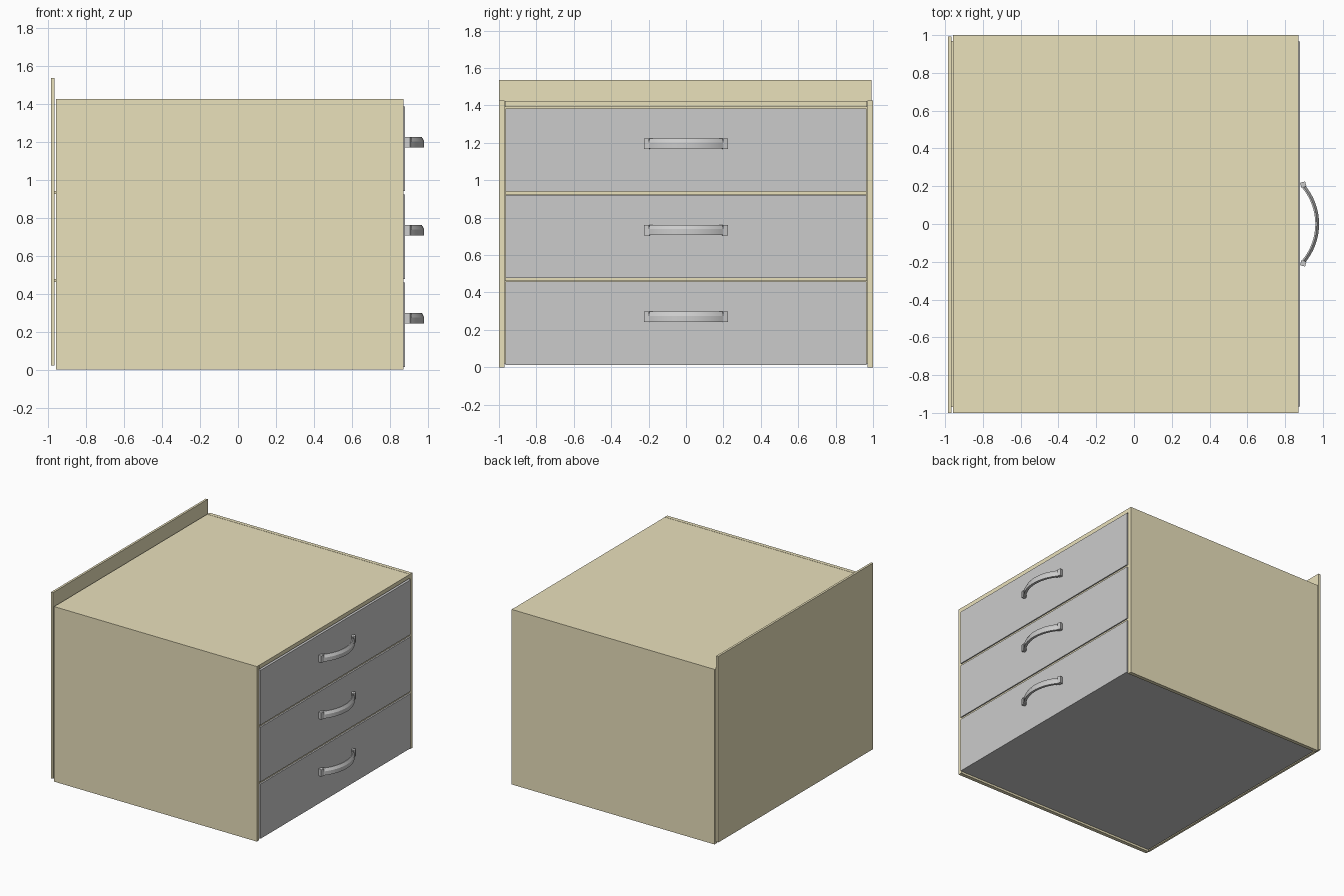
import bpy, bmesh
from math import sin, cos, radians
from mathutils import Matrix, Vector

if "Cube" in bpy.data.objects:
    bpy.data.objects.remove(bpy.data.objects["Cube"])

wood = bpy.data.materials.new("wood")
wood.diffuse_color = (0.82, 0.75, 0.50, 1)
wood.use_nodes = True
wood.node_tree.nodes["Principled BSDF"].inputs["Base Color"].default_value = wood.diffuse_color


def make(name, bm, mat=None):
    bmesh.ops.recalc_face_normals(bm, faces=bm.faces)
    me = bpy.data.meshes.new(name)
    bm.to_mesh(me)
    bm.free()
    ob = bpy.data.objects.new(name, me)
    bpy.context.collection.objects.link(ob)
    if mat:
        me.materials.append(mat)
    return ob


def add_box(bm, x, y, z, angle=0):
    # box from (min, max) ranges, optionally turned about its own z axis
    centre = Vector([(a + b) / 2 for a, b in (x, y, z)])
    size = [b - a for a, b in (x, y, z)]
    m = Matrix.Translation(centre) @ Matrix.Rotation(angle, 4, 'Z') @ Matrix.Diagonal((*size, 1))
    bmesh.ops.create_cube(bm, size=1, matrix=m)


def box(name, x, y, z, mat=None):
    bm = bmesh.new()
    add_box(bm, x, y, z)
    return make(name, bm, mat)


def drawer(i, z0, z1):
    # front panel with an open tray behind it
    bm = bmesh.new()
    w, t, back = 0.965, 0.02, -0.95
    add_box(bm, (0.86, 0.88), (-w, w), (z0, z1))
    add_box(bm, (back, 0.86), (-w, w), (z0, z0 + t))
    add_box(bm, (back, back + t), (-w, w), (z0 + t, z1 - 0.03))
    for y in (-w, w - t):
        add_box(bm, (back + t, 0.86), (y, y + t), (z0 + t, z1 - 0.03))
    make(f"drawer_{i}", bm)


def handle(i, zc):
    # bowed bar: chamfered section (radius offset, z) swept along an arc
    section = [(-0.02, -0.027), (0, -0.027), (0, 0.005), (-0.012, 0.027), (-0.02, 0.027)]
    bm = bmesh.new()
    radius, half, steps = 0.318, radians(40), 16
    rings = []
    for k in range(steps + 1):
        a = half * (2 * k / steps - 1)
        rings.append([bm.verts.new((0.98 - radius + (radius + r) * cos(a),
                                    (radius + r) * sin(a), zc + z)) for r, z in section])
    n = len(section)
    for r0, r1 in zip(rings, rings[1:]):
        for j in range(n):
            bm.faces.new((r0[j], r0[(j + 1) % n], r1[(j + 1) % n], r1[j]))
    bm.faces.new(rings[0])
    bm.faces.new(rings[-1])
    # mounting feet
    for s in (-1, 1):
        add_box(bm, (0.882, 0.91), sorted((s * 0.195, s * 0.222)),
                (zc - 0.028, zc + 0.028), s * radians(15))
    ob = make(f"handle_{i}", bm)
    bpy.ops.object.select_all(action='DESELECT')
    bpy.context.view_layer.objects.active = ob
    ob.select_set(True)
    bpy.ops.object.shade_smooth_by_angle(angle=radians(25))


# carcass
box("side_front", (-0.957, 0.87), (-1, -0.97), (0, 1.425), wood)
box("side_rear", (-0.957, 0.87), (0.97, 1), (0, 1.425), wood)
box("top_panel", (-0.957, 0.87), (-0.969, 0.969), (1.392, 1.424), wood)
box("back_panel", (-0.985, -0.967), (-1, 0.992), (0.02, 1.535), wood)

# shelves between the drawers
for i, z in enumerate((0.468, 0.931)):
    box(f"divider_{i + 1}", (-0.967, 0.87), (-0.969, 0.969), (z - 0.008, z + 0.008), wood)

# drawers and handles
for i in range(3):
    z0 = 0.013 + 0.463 * i
    drawer(i + 1, z0, z0 + 0.445)
    handle(i + 1, 0.27 + 0.463 * i)
